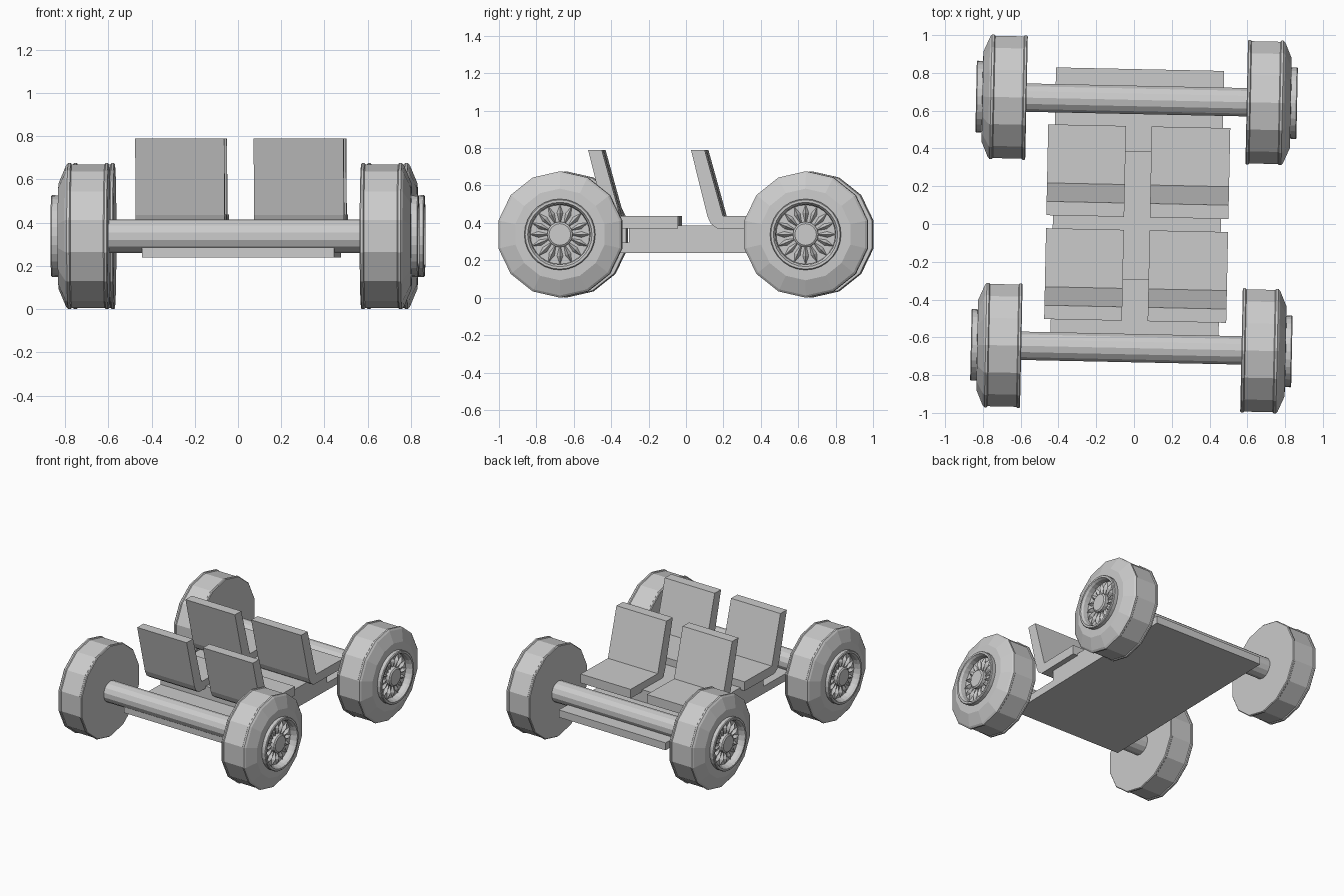
import bpy, bmesh
from math import sin, cos, pi

if "Cube" in bpy.data.objects:
    bpy.data.objects.remove(bpy.data.objects["Cube"])

YAW = -0.021          # whole vehicle sits very slightly turned
WHEEL_Y, WHEEL_Z = 0.657, 0.338


def finish(name, bm):
    bmesh.ops.recalc_face_normals(bm, faces=bm.faces)
    me = bpy.data.meshes.new(name)
    bm.to_mesh(me)
    bm.free()
    ob = bpy.data.objects.new(name, me)
    ob.rotation_euler.z = YAW
    bpy.context.collection.objects.link(ob)
    return ob


def extrude_side(name, profile, x0, x1):
    """Extrude a (y, z) side profile from x0 to x1."""
    bm = bmesh.new()
    face = bm.faces.new([bm.verts.new((x0, y, z)) for y, z in profile])
    res = bmesh.ops.extrude_face_region(bm, geom=[face])
    verts = [g for g in res["geom"] if isinstance(g, bmesh.types.BMVert)]
    bmesh.ops.translate(bm, verts=verts, vec=(x1 - x0, 0, 0))
    return finish(name, bm)


def lathe(name, profile, sides, side, cy):
    """Turn an (r, x) profile around the axle line; side mirrors x."""
    bm = bmesh.new()
    rings = [[bm.verts.new((side * x, cy + r * sin(2 * pi * i / sides),
                            WHEEL_Z + r * cos(2 * pi * i / sides)))
              for i in range(sides)] for r, x in profile]
    for a, b in zip(rings, rings[1:]):
        for i in range(sides):
            j = (i + 1) % sides
            bm.faces.new((a[i], a[j], b[j], b[i]))
    bm.faces.new(rings[0])
    bm.faces.new(rings[-1])
    return finish(name, bm)


def spokes(name, side, cy, count=16):
    """Ring of raised diamond-shaped spokes."""
    bm = bmesh.new()
    for k in range(count):
        t = 2 * pi * k / count
        def pt(r, w, x):
            return bm.verts.new((side * x, cy + r * sin(t) + w * cos(t),
                                 WHEEL_Z + r * cos(t) - w * sin(t)))
        inner, outer = pt(0.05, 0, 0.805), pt(0.162, 0, 0.805)
        left, right = pt(0.115, -0.016, 0.803), pt(0.115, 0.016, 0.803)
        ridge, base = pt(0.115, 0, 0.825), pt(0.115, 0, 0.79)
        loop = [inner, left, outer, right]
        for i in range(4):
            for apex in (ridge, base):
                bm.faces.new((loop[i], loop[(i + 1) % 4], apex))
    return finish(name, bm)


# Chassis: thin plate with a raised middle
extrude_side("chassis", [(-0.71, 0.24), (0.82, 0.24), (0.82, 0.295), (0.385, 0.295),
                         (0.385, 0.385), (-0.295, 0.385), (-0.295, 0.295),
                         (-0.71, 0.295)], -0.43, 0.46)

# Four seats, all facing the back
seat = [(0.518, 0.37), (0.518, 0.437), (0.208, 0.437), (0.11, 0.79),
        (0.037, 0.79), (0.125, 0.435), (0.143, 0.395), (0.178, 0.37)]
for row, dy in (("back", 0), ("front", -0.55)):
    for label, x0, x1 in (("left", -0.465, -0.053), ("right", 0.083, 0.499)):
        extrude_side(f"seat_{row}_{label}", [(y + dy, z) for y, z in seat], x0, x1)

# Axles and wheels
tyre = [(0.333, 0.583), (0.338, 0.588), (0.338, 0.598), (0.332, 0.603),
        (0.332, 0.755), (0.338, 0.760), (0.338, 0.772), (0.326, 0.782),
        (0.245, 0.816), (0.17, 0.818), (0.16, 0.78)]
rim = [(0.187, 0.80), (0.19, 0.845), (0.185, 0.85), (0.172, 0.85),
       (0.162, 0.835), (0.158, 0.797), (0.06, 0.797)]
cap = [(0.068, 0.79), (0.068, 0.828), (0.058, 0.835)]
for row, cy in (("front", -WHEEL_Y), ("back", WHEEL_Y)):
    lathe(f"axle_{row}", [(0.077, -0.6), (0.077, 0.6)], 14, 1, cy)
    for label, side in (("left", -1), ("right", 1)):
        tag = f"{row}_{label}"
        lathe("tyre_" + tag, tyre, 14, side, cy)
        lathe("rim_" + tag, rim, 28, side, cy)
        lathe("hub_cap_" + tag, cap, 16, side, cy)
        spokes("spokes_" + tag, side, cy)
